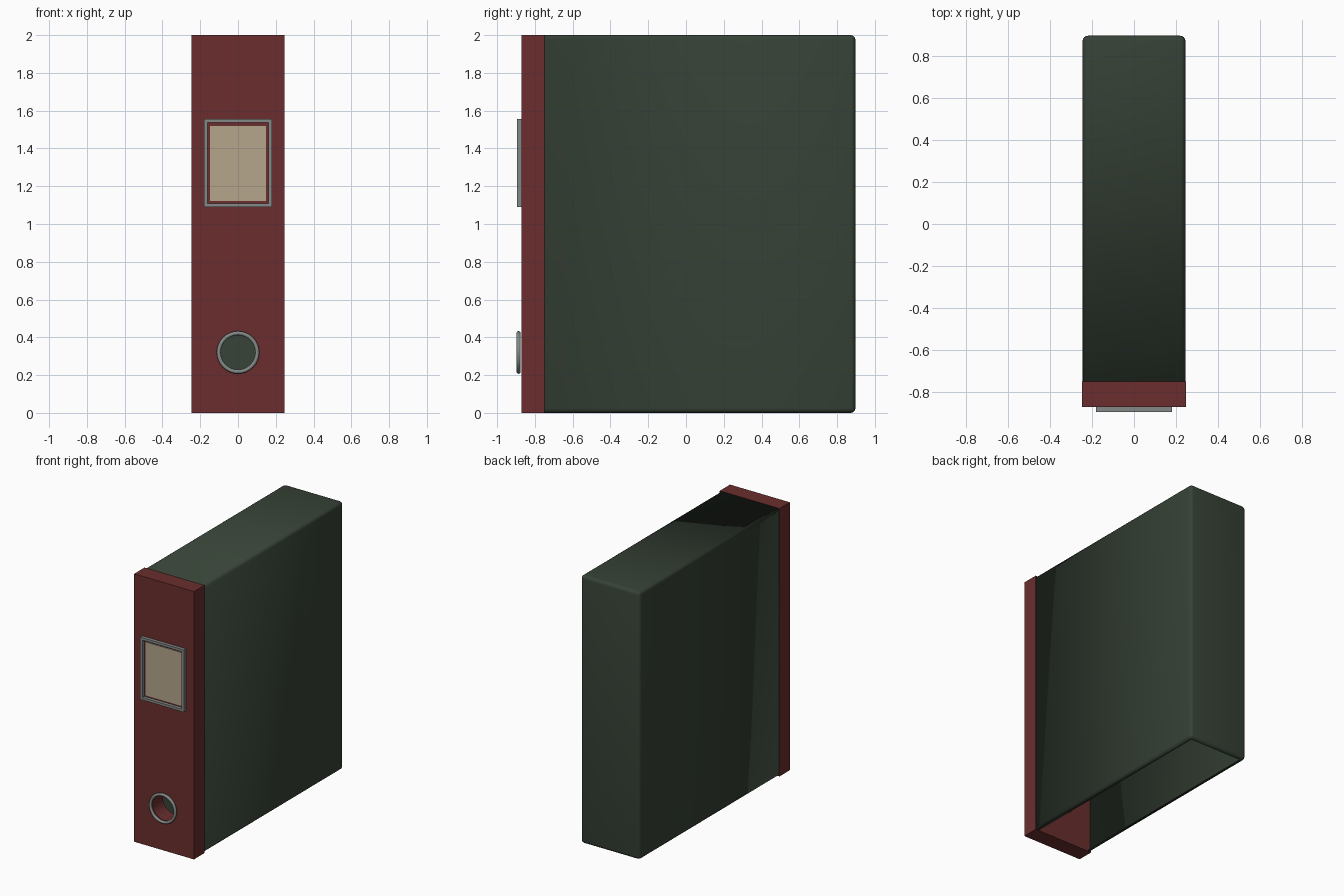
import bpy, bmesh, math
from mathutils import Matrix

if "Cube" in bpy.data.objects:
    bpy.data.objects.remove(bpy.data.objects["Cube"])


def material(name, rgb):
    m = bpy.data.materials.new(name)
    m.diffuse_color = (*rgb, 1)
    m.use_nodes = True
    m.node_tree.nodes["Principled BSDF"].inputs["Base Color"].default_value = m.diffuse_color
    return m


GREEN = material("dark green", (0.037, 0.054, 0.037))
RED = material("dark red", (0.145, 0.027, 0.027))
METAL = material("grey metal", (0.23, 0.25, 0.245))
PAPER = material("tan paper", (0.46, 0.38, 0.26))


def finish(name, bm, mat):
    bmesh.ops.recalc_face_normals(bm, faces=bm.faces)
    me = bpy.data.meshes.new(name)
    bm.to_mesh(me)
    bm.free()
    ob = bpy.data.objects.new(name, me)
    bpy.context.collection.objects.link(ob)
    me.materials.append(mat)
    return ob


def box_bm(x0, x1, y0, y1, z0, z1):
    bm = bmesh.new()
    size = Matrix.Diagonal((x1 - x0, y1 - y0, z1 - z0, 1))
    mid = Matrix.Translation(((x0 + x1) / 2, (y0 + y1) / 2, (z0 + z1) / 2))
    bmesh.ops.create_cube(bm, size=1, matrix=mid @ size)
    return bm


def smooth(ob):
    bpy.ops.object.select_all(action='DESELECT')
    ob.select_set(True)
    bpy.context.view_layer.objects.active = ob
    bpy.ops.object.shade_smooth_by_angle(angle=math.radians(40))


FRONT, SPINE_BACK, BACK = -0.872, -0.75, 0.897
RING_Z = 0.32

# case: rounded thin shell, open at the bottom and behind the spine
bm = box_bm(-0.245, 0.245, SPINE_BACK, BACK, 0, 2)
edges = [e for e in bm.edges if not all(v.co.y < SPINE_BACK + 0.01 for v in e.verts)]
bmesh.ops.bevel(bm, geom=edges, offset=0.025, segments=4, profile=0.5, affect='EDGES')
bm.normal_update()
bmesh.ops.delete(bm, geom=[f for f in bm.faces if f.normal.z < -0.99 or f.normal.y < -0.99],
                 context='FACES')
case = finish("case", bm, GREEN)
sol = case.modifiers.new("wall", 'SOLIDIFY')
sol.thickness = 0.008
sol.offset = -1
smooth(case)

# spine block with a finger hole bored through it
spine = finish("spine", box_bm(-0.247, 0.247, FRONT, SPINE_BACK, 0, 2), RED)
bm = bmesh.new()
bmesh.ops.create_cone(bm, cap_ends=True, segments=32, radius1=0.094, radius2=0.094, depth=0.4,
                      matrix=Matrix.Translation((0, -0.81, RING_Z)) @ Matrix.Rotation(math.pi / 2, 4, 'X'))
cutter = finish("hole_cutter", bm, RED)
cut = spine.modifiers.new("hole", 'BOOLEAN')
cut.operation = 'DIFFERENCE'
cut.object = cutter
cut.solver = 'EXACT'
cutter.hide_render = True
cutter.hide_viewport = True
smooth(spine)

# metal ring round the finger hole
bpy.ops.mesh.primitive_torus_add(major_radius=0.102, minor_radius=0.011, major_segments=32,
                                 minor_segments=10, location=(0, -0.886, RING_Z),
                                 rotation=(math.pi / 2, 0, 0))
ring = bpy.context.object
ring.name = "finger_ring"
ring.data.materials.append(METAL)
smooth(ring)

# label holder: front face inset, window cut through
bm = box_bm(-0.18, 0.18, -0.896, FRONT, 1.09, 1.555)
bm.normal_update()
front = [f for f in bm.faces if f.normal.y < -0.9]
bmesh.ops.inset_region(bm, faces=front, thickness=0.026)
rim = [v for v in front[0].verts]
bmesh.ops.delete(bm, geom=[f for f in bm.faces if f.normal.y > 0.9], context='FACES_ONLY')
new = bmesh.ops.extrude_face_region(bm, geom=front)["geom"]
for v in new:
    if isinstance(v, bmesh.types.BMVert):
        v.co.y = FRONT
bmesh.ops.delete(bm, geom=[f for f in new if isinstance(f, bmesh.types.BMFace)] +
                 [f for f in front if f.is_valid], context='FACES')
finish("label_frame", bm, METAL)

# paper label
finish("label", box_bm(-0.149, 0.149, FRONT - 0.006, FRONT, 1.121, 1.52), PAPER)
